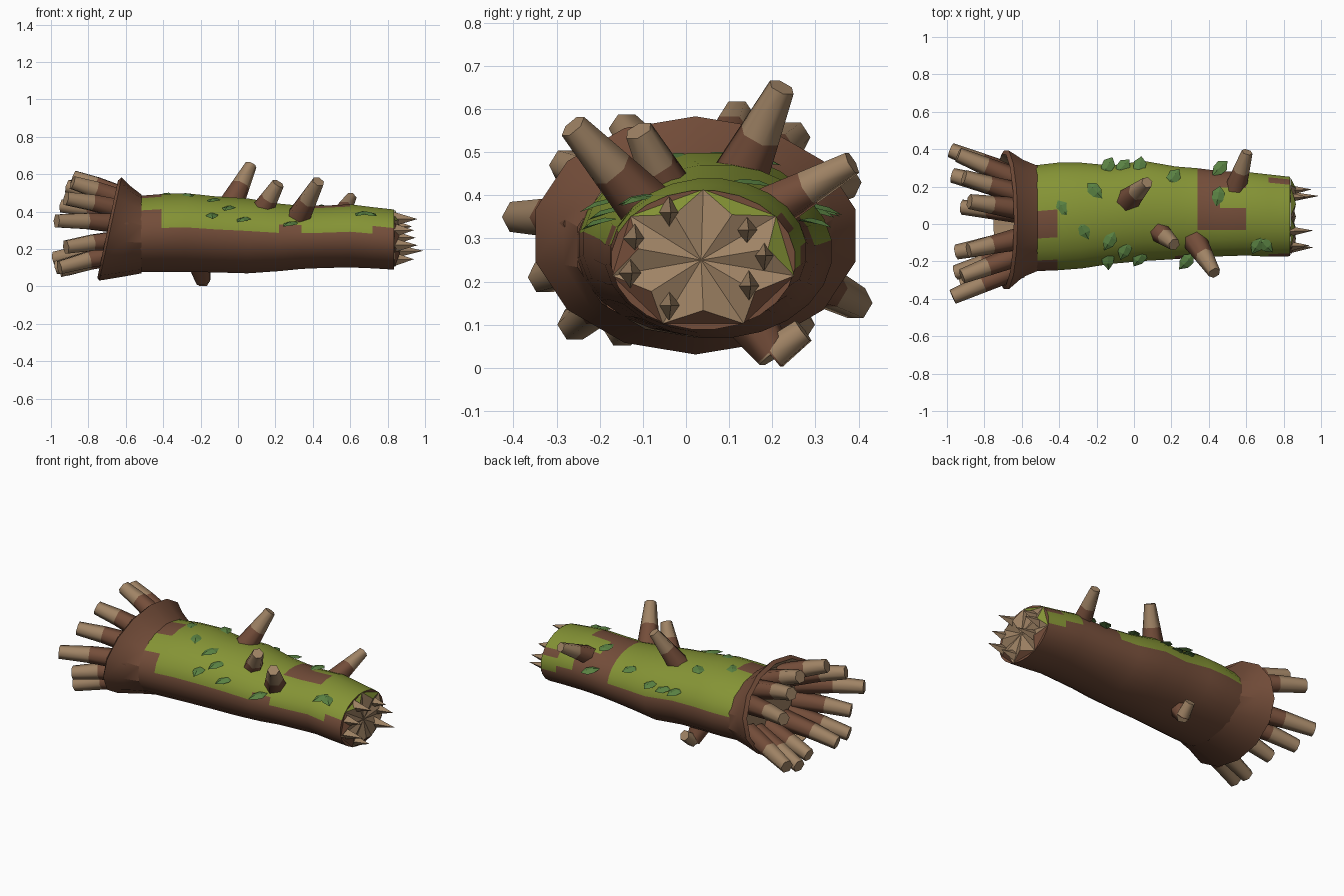
import bpy, bmesh, math, random
from mathutils import Vector, Matrix

if "Cube" in bpy.data.objects:
    bpy.data.objects.remove(bpy.data.objects["Cube"])

random.seed(4)


def make_mat(name, col):
    m = bpy.data.materials.new(name)
    m.diffuse_color = (*col, 1)
    m.use_nodes = True
    m.node_tree.nodes["Principled BSDF"].inputs["Base Color"].default_value = m.diffuse_color
    return m


BARK = make_mat("bark brown", (0.175, 0.075, 0.042))
WOOD = make_mat("bare wood tan", (0.35, 0.228, 0.13))
MOSS = make_mat("moss green", (0.235, 0.295, 0.036))
LEAF = make_mat("leaf green", (0.1, 0.22, 0.055))


def finish(name, bm, mats, angle=35):
    bmesh.ops.recalc_face_normals(bm, faces=bm.faces)
    me = bpy.data.meshes.new(name)
    bm.to_mesh(me)
    bm.free()
    for m in mats:
        me.materials.append(m)
    ob = bpy.data.objects.new(name, me)
    bpy.context.collection.objects.link(ob)
    if angle:
        bpy.ops.object.select_all(action='DESELECT')
        ob.select_set(True)
        bpy.context.view_layer.objects.active = ob
        bpy.ops.object.shade_smooth_by_angle(angle=math.radians(angle))
    return ob


def set_mat(f, mat):
    f.material_index = mat
    return f


def bridge(bm, a, b, mat=0):
    n = len(a)
    return [set_mat(bm.faces.new((a[i], a[(i + 1) % n], b[(i + 1) % n], b[i])), mat) for i in range(n)]


# Trunk profile: x, y centre, y radius, z centre, z radius
PROFILE = [(-0.54, 0.03, 0.285, 0.28, 0.205), (-0.41, 0.04, 0.29, 0.285, 0.21),
           (-0.28, 0.045, 0.285, 0.288, 0.212), (-0.12, 0.05, 0.265, 0.278, 0.205),
           (0.05, 0.07, 0.27, 0.27, 0.202), (0.22, 0.06, 0.25, 0.262, 0.182),
           (0.34, 0.06, 0.24, 0.262, 0.17), (0.46, 0.055, 0.23, 0.265, 0.168),
           (0.60, 0.055, 0.225, 0.27, 0.17), (0.72, 0.045, 0.222, 0.26, 0.165),
           (0.835, 0.04, 0.214, 0.25, 0.162)]
SIDES = 24


def at(x):
    for p, q in zip(PROFILE, PROFILE[1:]):
        if x <= q[0]:
            t = (x - p[0]) / (q[0] - p[0])
            return [u + (v - u) * t for u, v in zip(p, q)]
    return PROFILE[-1]


def mossy(x, a):
    # a: degrees round the trunk, 0 = back (+y), 90 = top, 180 = front
    if x < -0.41:
        return 8 < a < 142 and not 82 < a < 112
    if 0.22 < x < 0.34 and a > 157:
        return False
    if 0.34 < x < 0.46 and a < 112:
        return False
    if 0.46 < x < 0.60 and (a < 52 or 82 < a < 112):
        return False
    if x > 0.72:
        return a < 22 or 37 < a < 157
    return 7 < a < 173


# Trunk with moss patches on the upper faces
bm = bmesh.new()
rings = []
for x, yc, ry, zc, rz in PROFILE:
    ring = []
    for i in range(SIDES):
        a = math.radians(7.5 + 15 * i)
        ring.append(bm.verts.new((x, yc + ry * math.cos(a), zc + rz * math.sin(a))))
    rings.append(ring)
for r0, r1 in zip(rings, rings[1:]):
    xm = (r0[0].co.x + r1[0].co.x) / 2
    for i, f in enumerate(bridge(bm, r0, r1)):
        f.material_index = 1 if mossy(xm, (15 + 15 * i) % 360) else 0
bm.faces.new(rings[0])
bm.faces.new(rings[-1])
finish("trunk", bm, [BARK, MOSS], 40)

# Star-shaped broken end; bark and moss teeth lean in over the notches
bm = bmesh.new()
star = []
for i in range(14):
    a = math.radians(90 + i * 180 / 7)
    s, x = (1.01, 0.836) if i % 2 == 0 else (0.72, 0.866)
    star.append(bm.verts.new((x, 0.04 + 0.214 * s * math.cos(a), 0.25 + 0.162 * s * math.sin(a))))
hub = bm.verts.new((0.85, 0.035, 0.25))
for i in range(14):
    bm.faces.new((star[i], star[(i + 1) % 14], hub))
    if i % 2:
        f = bm.faces.new((star[i - 1], star[i], star[(i + 1) % 14]))
        f.material_index = 2 if star[i].co.z > 0.26 and star[i].co.y > -0.09 else 1
finish("broken_end", bm, [WOOD, BARK, MOSS], 0)


def stick(name, base, tip, r0, r1, sides=6, split=0.5, bend=0.0):
    """Tapered two-tone stick: bark below the split, bare wood above."""
    base, tip = Vector(base), Vector(tip)
    d = tip - base
    rot = d.to_track_quat('Z', 'Y')
    bm = bmesh.new()
    rows = []
    for t in (0, split, 1):
        c = base + d * t + Vector((0, 0, bend * math.sin(math.pi * t)))
        r = r0 + (r1 - r0) * t
        rows.append([bm.verts.new(c + rot @ Vector((r * math.cos(k * math.tau / sides),
                     r * math.sin(k * math.tau / sides), 0))) for k in range(sides)])
    bridge(bm, rows[0], rows[1], 0)
    bridge(bm, rows[1], rows[2], 1)
    set_mat(bm.faces.new(rows[0]), 0)
    set_mat(bm.faces.new(rows[2]), 1)
    return finish(name, bm, [BARK, WOOD], 62)


# Broken branches; the one underneath has an elbow
stick("branch_tall", (-0.04, 0.12, 0.43), (0.07, 0.222, 0.65), 0.068, 0.032)
stick("branch_middle", (0.12, -0.03, 0.39), (0.215, -0.11, 0.55), 0.062, 0.034)
stick("branch_front", (0.32, -0.08, 0.36), (0.43, -0.262, 0.56), 0.068, 0.034)
stick("branch_back", (0.54, 0.18, 0.36), (0.605, 0.385, 0.475), 0.06, 0.03)
stick("branch_under", (-0.215, 0.13, 0.14), (-0.19, 0.205, 0.028), 0.068, 0.042, split=0.96)
stick("branch_under_tip", (-0.19, 0.2, 0.032), (-0.18, 0.272, 0.086), 0.042, 0.033, split=0.05)

# Splinters on the broken end: y, z, tip x
for i, (y, z, x) in enumerate([(-0.04, 0.36, 0.96), (-0.12, 0.30, 0.94), (-0.13, 0.22, 0.96),
                               (-0.04, 0.145, 0.94), (0.145, 0.19, 0.99), (0.18, 0.26, 0.95),
                               (0.14, 0.32, 0.93)]):
    bm = bmesh.new()
    base = [bm.verts.new((0.82, y + 0.03 * math.cos(k * math.pi / 2),
                          z + 0.042 * math.sin(k * math.pi / 2))) for k in range(4)]
    top = bm.verts.new((x, y + 0.005, z))
    for k in range(4):
        bm.faces.new((base[k], base[(k + 1) % 4], top))
    bm.faces.new(base)
    finish(f"splinter_{i + 1}", bm, [WOOD], 0)

# Flared root collar with a slanted rim and hollow bare-wood inside
bm = bmesh.new()
N = 14


def collar_ring(x, slant, yc, ry, zc, rz):
    out = []
    for k in range(N):
        a = math.pi / 2 + k * math.tau / N
        s = math.sin(a)
        out.append(bm.verts.new((x + slant * s, yc + ry * math.cos(a), zc + rz * s)))
    return out


cr = [collar_ring(-0.515, 0.0, 0.03, 0.288, 0.28, 0.21),
      collar_ring(-0.60, 0.025, 0.03, 0.322, 0.293, 0.243),
      collar_ring(-0.682, 0.06, 0.022, 0.38, 0.307, 0.276),
      collar_ring(-0.697, 0.055, 0.022, 0.358, 0.306, 0.26),
      collar_ring(-0.61, 0.03, 0.025, 0.29, 0.3, 0.21)]
for k in range(4):
    bridge(bm, cr[k], cr[k + 1], 1 if k == 3 else 0)
set_mat(bm.faces.new(cr[4]), 1)
finish("root_collar", bm, [BARK, WOOD], 30)

# Stubby roots fanning out of the collar: tip x, y, z
TIPS = [(-0.88, 0.12, 0.585), (-0.91, 0.25, 0.535), (-0.94, 0.37, 0.43), (-0.98, 0.395, 0.15),
        (-0.97, 0.26, 0.10), (-0.92, 0.09, 0.09), (-0.95, -0.15, 0.085), (-0.955, -0.26, 0.10),
        (-0.92, -0.33, 0.21), (-0.97, -0.39, 0.35), (-0.92, -0.28, 0.47), (-0.885, -0.14, 0.555)]
for i, (x, y, z) in enumerate(TIPS):
    stick(f"root_{i + 1}", (-0.61, 0.02 + (y - 0.02) * 0.61, 0.31 + (z - 0.31) * 0.61),
          (x, y, z), 0.06, 0.04, split=0.55, bend=0.006)

# Folded leaves lying on the moss: x, y
SPOTS = [(-0.14, 0.31), (-0.06, 0.305), (0.03, 0.31), (0.21, 0.25), (0.46, 0.30), (0.45, 0.15),
         (-0.21, 0.18), (-0.38, 0.08), (-0.27, -0.03), (-0.13, -0.09), (-0.14, -0.19),
         (-0.05, -0.14), (0.03, -0.18), (0.28, -0.20), (0.66, -0.11), (0.70, -0.11)]
SHAPE = [(-0.055, 0), (-0.02, 0.034), (0.02, 0.03), (0.06, 0)]
for i, (x, y) in enumerate(SPOTS):
    _, yc, ry, zc, rz = at(x)
    u = max(-0.93, min(0.93, (y - yc) / ry))
    buried = i in (7, 8)
    z = zc + rz * math.sqrt(1 - u * u) + (-0.004 if buried else 0.008)
    up = Vector((0, u * 0.28, 1)).normalized()
    yaw = math.copysign(math.pi / 2, y) + random.uniform(-0.9, 0.9)
    mat = Matrix.Translation((x, y, z)) @ up.to_track_quat('Z', 'Y').to_matrix().to_4x4() \
        @ Matrix.Rotation(yaw, 4, 'Z')
    bm = bmesh.new()
    spine = [bm.verts.new((px, 0, h)) for (px, _), h in zip(SHAPE, (0, 0.01, 0.01, -0.004))]
    for side in (1, -1):
        e1, e2 = [bm.verts.new((px, side * w, 0)) for px, w in SHAPE[1:3]]
        bm.faces.new((spine[0], spine[1], e1))
        bm.faces.new((spine[1], spine[2], e2, e1))
        bm.faces.new((spine[2], spine[3], e2))
    bm.transform(mat)
    bmesh.ops.solidify(bm, geom=bm.faces[:], thickness=0.006)
    finish(f"leaf_{i + 1}", bm, [LEAF], 0)
